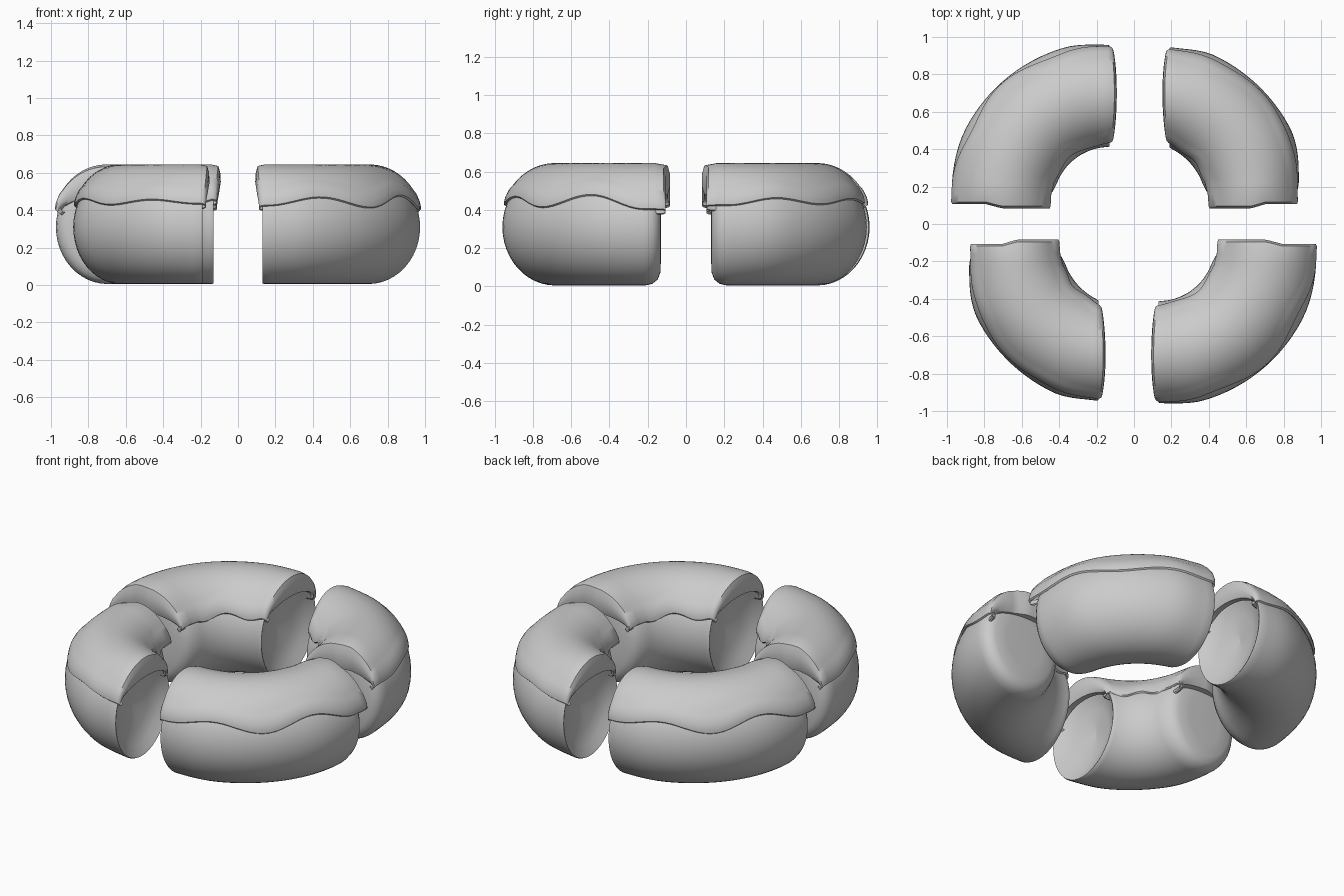
import bpy, bmesh
from math import sin, cos, asin, acos, pi, radians

if "Cube" in bpy.data.objects:
    bpy.data.objects.remove(bpy.data.objects["Cube"])

MID_Z, HALF_H = 0.31, 0.305


def fade(d, width):
    """1 at a cut end, falling smoothly to 0 at the given distance from it."""
    k = max(0.0, min(1.0, 1 - d / width))
    return k * k * (3 - 2 * k)


def place(p, s, phi, where, drop=0.0):
    """Point on the ring: section scale s, section angle phi, position along the quarter.
    where = ('start', d) / ('end', d) distance from a cut plane, or ('mid', u)."""
    r = p['R'] + s * p['t'] * cos(phi)
    z = MID_Z + s * HALF_H * sin(phi) - drop
    t0 = lambda d: asin((p['a'] + d) / r)
    t1 = lambda d: acos((p['b'] + d) / r)
    kind, v = where
    if kind == 'start':
        th = t0(v)
    elif kind == 'end':
        th = t1(v)
    else:
        th = t0(0.09) * (1 - v) + t1(0.01) * v
    x, y = r * cos(th), r * sin(th)
    # the outer side flattens a little towards both cut ends
    outer = (1 + cos(phi)) / 2
    x, y = (x - p['flat0'] * outer * fade(y - p['a'], 0.4),
            y - p['flat1'] * outer * fade(x - p['b'], 0.25))
    return (p['sx'] * (p['cx'] + x), p['sy'] * (p['cy'] + y), z)


def grid_object(name, rows, closed, up=False):
    bm = bmesh.new()
    vs = [[bm.verts.new(c) for c in row] for row in rows]
    n = len(rows[0])
    for A, B in zip(vs, vs[1:]):
        for j in range(n if closed else n - 1):
            k = (j + 1) % n
            bm.faces.new((A[j], A[k], B[k], B[j]))
    if closed:
        bm.faces.new(vs[0])
        bm.faces.new(vs[-1])
    bmesh.ops.recalc_face_normals(bm, faces=bm.faces[:])
    bm.normal_update()
    if up and sum(f.normal.z * f.calc_area() for f in bm.faces) < 0:
        bmesh.ops.reverse_faces(bm, faces=bm.faces[:])
    me = bpy.data.meshes.new(name)
    bm.to_mesh(me)
    bm.free()
    ob = bpy.data.objects.new(name, me)
    bpy.context.collection.objects.link(ob)
    for o in bpy.context.selected_objects:
        o.select_set(False)
    bpy.context.view_layer.objects.active = ob
    ob.select_set(True)
    bpy.ops.object.shade_smooth_by_angle(angle=radians(50))


def dough(p, name):
    # rounded end, plain arc, then a hollow end
    rings = [(s, ('start', d)) for s, d in
             [(0.02, 0), (0.5, 0), (0.78, 0.004), (0.9, 0.018), (0.97, 0.045), (0.995, 0.075)]]
    rings += [(1, ('mid', i / 24)) for i in range(25)]
    rings += [(s, ('end', d)) for s, d in
              [(0.985, 0.0), (0.95, 0.005), (0.8, 0.035), (0.5, 0.065), (0.02, 0.085)]]
    rows = [[place(p, s, 2 * pi * j / 48, w) for j in range(48)] for s, w in rings]
    grid_object(name, rows, True)


def icing(p, name):
    # (position, section scale, drop, u): curled lip, arc, curled lip
    spans = [(('start', 0.03), 0.98, 0.13, 0.0), (('start', -0.012), 1.02, 0.14, 0.0),
             (('start', -0.024), 1.05, 0.11, 0.0), (('start', -0.024), 1.08, 0.05, 0.0),
             (('start', -0.012), 1.10, 0.012, 0.0), (('start', 0.03), 1.10, 0.0, 0.0)]
    spans += [(('mid', i / 32), 1.10, 0.0, i / 32) for i in range(33)]
    spans += [(('end', -0.005), 1.09, 0.005, 1), (('end', -0.015), 1.06, 0.03, 1),
              (('end', -0.018), 1.03, 0.07, 1), (('end', -0.005), 1.0, 0.10, 1),
              (('end', 0.03), 0.97, 0.09, 1)]
    rows = []
    for w, s, drop, u in spans:
        wave = p['amp'] * cos(4 * pi * (u - 0.5)) * (1 - 0.5 * u)
        lo = radians(28 - wave)
        hi = radians(151 + 3 * sin(3 * pi * u + 0.5))
        row = []
        for j in range(31):
            f = j / 30
            phi = lo + (hi - lo) * f
            kind, v = w
            # the lip hangs further out on its inner half
            if kind == 'start' and v < 0:
                v -= 0.022 * max(0, min(1, (f - 0.4) * 8))
            elif kind == 'end':
                v -= 0.02 * sin(pi * f)
            bead = 0.012 if 0.03 < f < 0.12 or 0.88 < f < 0.97 else 0
            edge = 0.035 * (1 - sin(pi * f))
            row.append(place(p, s + bead - 0.005 - edge, phi, (kind, v),
                             drop * (0.12 + 0.88 * sin(pi * f))))

        # curl the long edges back under to the dough
        def curl(phi, sign, src):
            return [place(p, s + ds, phi + sign * radians(da), src, drop * 0.12)
                    for ds, da in [(-0.13, 1), (-0.09, -3), (-0.055, -2.5)]]
        wi = w if w[0] != 'start' or w[1] >= 0 else ('start', w[1] - 0.022)
        rows.append(curl(lo, 1, w) + row + curl(hi, -1, wi)[::-1])
    grid_object(name, rows, False, up=True)


# two slightly different quarters, each used at opposite corners
wide = dict(cx=0.13, cy=0.11, R=0.585, t=0.283, a=0.02, b=0.0, amp=8, flat0=0.02, flat1=0.02)
narrow = dict(cx=0.05, cy=0.10, R=0.612, t=0.275, a=0.03, b=0.14, amp=4, flat0=0.055, flat1=0.03)
for label, base, sx, sy in [('back_left', wide, -1, 1), ('front_right', wide, 1, -1),
                            ('back_right', narrow, 1, 1), ('front_left', narrow, -1, -1)]:
    piece = dict(base, sx=sx, sy=sy)
    dough(piece, 'dough_' + label)
    icing(piece, 'icing_' + label)
